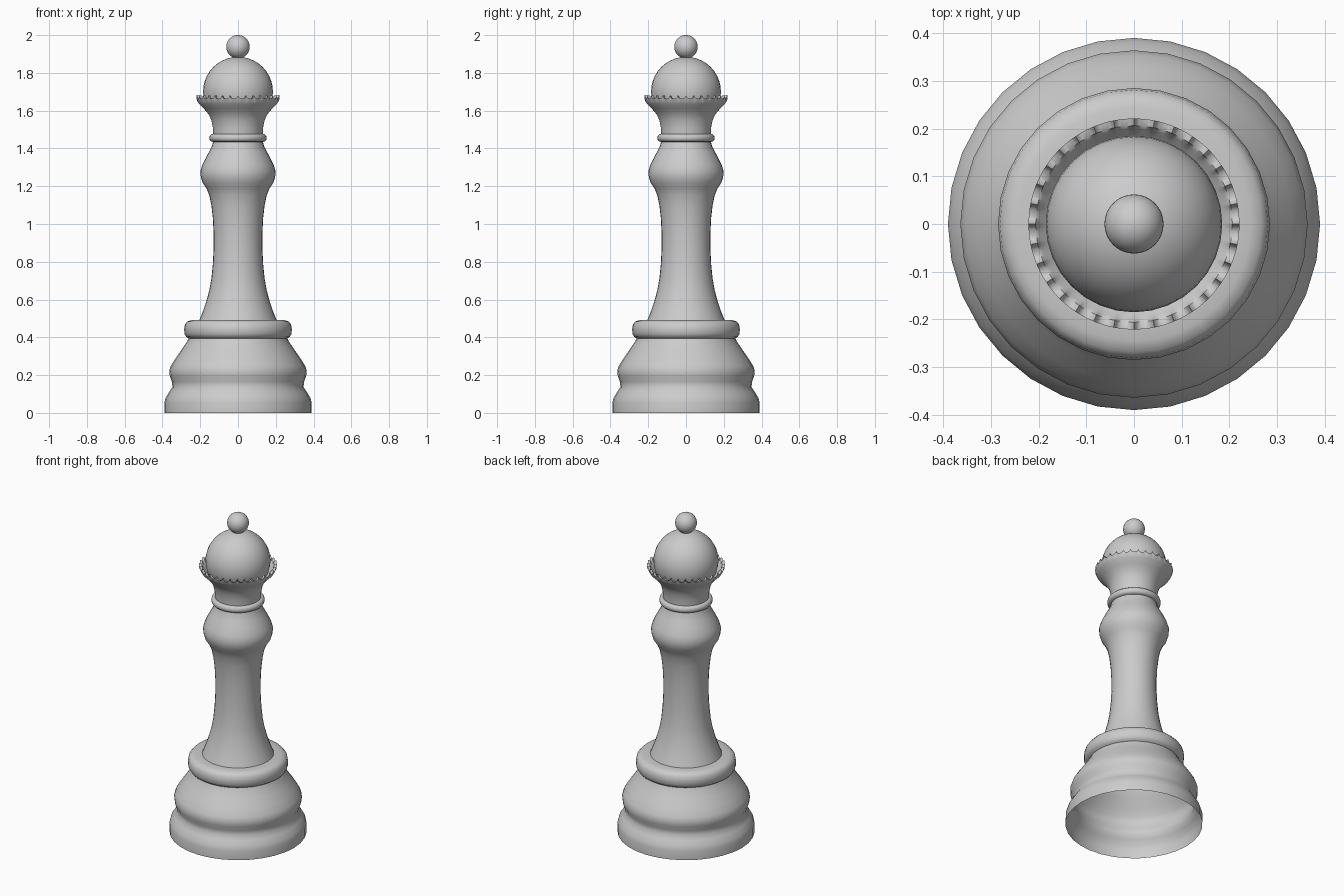
import bpy, bmesh, math

if "Cube" in bpy.data.objects:
    bpy.data.objects.remove(bpy.data.objects["Cube"])


def finish(bm, name, angle=40):
    bmesh.ops.recalc_face_normals(bm, faces=bm.faces)
    mesh = bpy.data.meshes.new(name)
    bm.to_mesh(mesh)
    bm.free()
    ob = bpy.data.objects.new(name, mesh)
    bpy.context.collection.objects.link(ob)
    bpy.ops.object.select_all(action='DESELECT')
    ob.select_set(True)
    bpy.context.view_layer.objects.active = ob
    bpy.ops.object.shade_smooth_by_angle(angle=math.radians(angle))
    return ob


def lathe(name, profile, segs=32, drop=None):
    """Spin (radius, z) points round z; drop(angle, z) lowers a point."""
    bm = bmesh.new()
    rings = []
    for r, z in profile:
        ring = []
        for i in range(segs):
            a = 2 * math.pi * i / segs
            dz = drop(a, z) if drop else 0
            ring.append(bm.verts.new((r * math.cos(a), r * math.sin(a), z - dz)))
        rings.append(ring)
    for lo, hi in zip(rings, rings[1:]):
        for i in range(segs):
            j = (i + 1) % segs
            bm.faces.new((lo[i], lo[j], hi[j], hi[i]))
    return finish(bm, name)


def ball(name, radius, z, cut=None):
    bm = bmesh.new()
    bmesh.ops.create_uvsphere(bm, u_segments=32, v_segments=20, radius=radius)
    bmesh.ops.translate(bm, verts=bm.verts, vec=(0, 0, z))
    if cut is not None:
        bmesh.ops.bisect_plane(bm, geom=bm.verts[:] + bm.edges[:] + bm.faces[:],
                               plane_co=(0, 0, cut), plane_no=(0, 0, 1), clear_inner=True)
    return finish(bm, name)


# Stepped base, open underneath
lathe("base", [
    (0.39, 0), (0.39, 0.055), (0.383, 0.08), (0.365, 0.11), (0.347, 0.137),
    (0.35, 0.165), (0.361, 0.195), (0.364, 0.225), (0.355, 0.25), (0.33, 0.29),
    (0.295, 0.34), (0.268, 0.38), (0.262, 0.395), (0.275, 0.403), (0.284, 0.42),
    (0.285, 0.445), (0.281, 0.468), (0.268, 0.484), (0.245, 0.491), (0.204, 0.492)])

# Waisted stem with shoulder
lathe("stem", [
    (0.204, 0.492), (0.185, 0.54), (0.168, 0.59), (0.152, 0.65), (0.141, 0.71),
    (0.133, 0.79), (0.129, 0.87), (0.129, 0.95), (0.133, 1.03), (0.141, 1.10),
    (0.153, 1.155), (0.168, 1.19), (0.188, 1.22), (0.197, 1.25), (0.199, 1.28),
    (0.190, 1.31), (0.171, 1.35), (0.152, 1.385), (0.139, 1.41), (0.132, 1.435)])

# Thin collar ring
lathe("collar", [
    (0.132, 1.435), (0.144, 1.438), (0.151, 1.447), (0.152, 1.457),
    (0.149, 1.468), (0.141, 1.475), (0.131, 1.476)])


# Flared crown with a scalloped rim
def scallop(a, z, teeth=32):
    if z < 1.675:
        return 0
    u = (a * teeth / (2 * math.pi)) % 1
    return 0.019 * math.sqrt(max(0, 1 - (2 * u - 1) ** 2))


lathe("crown", [
    (0.131, 1.476), (0.133, 1.51), (0.141, 1.55), (0.155, 1.58), (0.18, 1.61),
    (0.206, 1.635), (0.215, 1.65), (0.221, 1.682), (0.206, 1.68), (0.199, 1.655),
    (0.185, 1.638), (0.165, 1.62)], 256, scallop)

# Domed head and finial
ball("dome", 0.185, 1.70, 1.61)
ball("finial", 0.062, 1.938)
